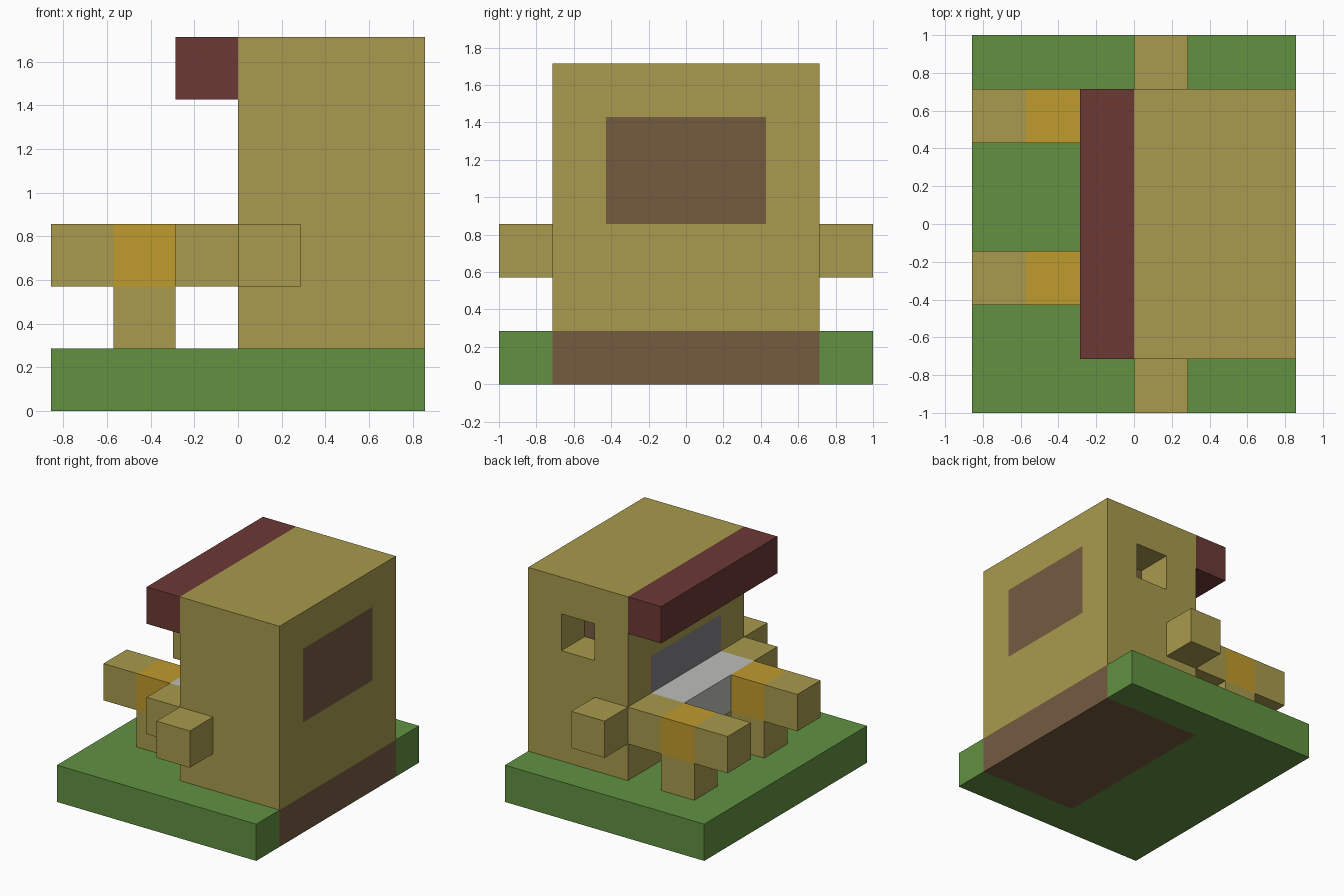
import bpy
import bmesh
from mathutils import Vector

if "Cube" in bpy.data.objects:
    bpy.data.objects.remove(bpy.data.objects["Cube"], do_unlink=True)

U = 2 / 7                       # edge of one block
ORIGIN = Vector((3, 3.5, 0))    # block-grid point placed at the world origin


def linear(c):
    c /= 255
    return c / 12.92 if c <= 0.04045 else ((c + 0.055) / 1.055) ** 2.4


def material(name, rgb):
    m = bpy.data.materials.new(name)
    m.use_nodes = True
    col = (*map(linear, rgb), 1)
    m.diffuse_color = col
    m.node_tree.nodes["Principled BSDF"].inputs["Base Color"].default_value = col
    return m


MATS = {
    "khaki": material("khaki", (169, 154, 77)),
    "green": material("grass green", (98, 145, 66)),
    "brown": material("brown", (117, 92, 64)),
    "maroon": material("maroon", (108, 57, 53)),
    "orange": material("orange", (192, 155, 44)),
    "light": material("light grey", (190, 190, 188)),
    "dark": material("dark grey", (132, 132, 136)),
}

cells = {}                      # block position -> (part, colour)


def fill(part, colour, xs, ys, zs):
    """Fill an inclusive range of blocks; later calls repaint earlier ones."""
    for x in range(xs[0], xs[1] + 1):
        for y in range(ys[0], ys[1] + 1):
            for z in range(zs[0], zs[1] + 1):
                cells[x, y, z] = (part, colour)


# Ground slab with the brown foundation under the body
fill("ground_slab", "green", (0, 5), (0, 6), (0, 0))
fill("foundation", "brown", (3, 5), (1, 5), (0, 0))

# Body, brown core showing as the rear window, and grey serving panel
fill("body", "khaki", (3, 5), (1, 5), (1, 5))
fill("body", "brown", (4, 5), (2, 4), (3, 4))
fill("body", "dark", (3, 3), (2, 4), (3, 3))
del cells[4, 5, 4]              # side opening

# Awning and counter
fill("awning", "maroon", (2, 2), (1, 5), (5, 5))
fill("counter", "khaki", (2, 2), (1, 5), (2, 2))
fill("counter", "light", (2, 2), (2, 4), (2, 2))

# Side stubs
for name, y in (("front_stub", 0), ("back_stub", 6)):
    fill(name, "khaki", (3, 3), (y, y), (2, 2))

# Arms with an orange band, each on one leg
for name, y in (("front", 2), ("back", 5)):
    fill(name + "_arm", "khaki", (0, 1), (y, y), (2, 2))
    fill(name + "_arm", "orange", (1, 1), (y, y), (2, 2))
    fill(name + "_leg", "khaki", (1, 1), (y, y), (1, 1))


def build(part):
    """Make one object from the exposed block faces of a part."""
    bm = bmesh.new()
    used = []
    for pos, (owner, colour) in cells.items():
        if owner != part:
            continue
        if colour not in used:
            used.append(colour)
        centre = Vector(pos) + Vector((0.5, 0.5, 0.5))
        for axis in range(3):
            for sign in (-1, 1):
                n = Vector((0, 0, 0))
                n[axis] = sign
                if tuple(int(p + d) for p, d in zip(pos, n)) in cells:
                    continue
                a = Vector((0, 0, 0))
                a[(axis + 1) % 3] = 0.5
                b = n.cross(a)
                mid = centre + n / 2
                ring = (mid - a - b, mid + a - b, mid + a + b, mid - a + b)
                face = bm.faces.new([bm.verts.new((p - ORIGIN) * U) for p in ring])
                face.material_index = used.index(colour)
    bmesh.ops.remove_doubles(bm, verts=bm.verts, dist=0.001)
    mesh = bpy.data.meshes.new(part)
    bm.to_mesh(mesh)
    bm.free()
    for colour in used:
        mesh.materials.append(MATS[colour])
    bpy.context.collection.objects.link(bpy.data.objects.new(part, mesh))


for part in sorted({owner for owner, _ in cells.values()}):
    build(part)
